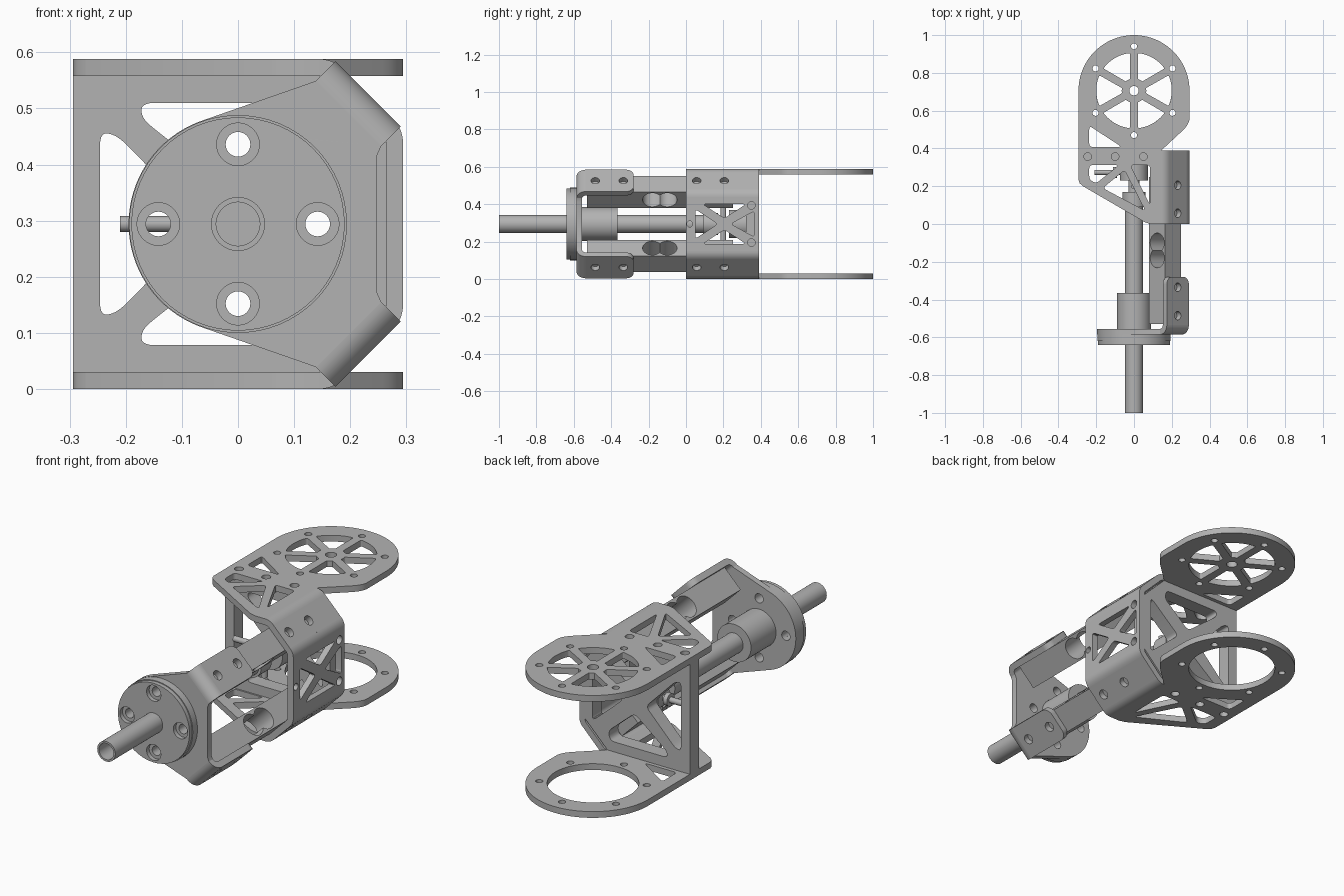
import bpy, bmesh, math
from mathutils import Matrix, Vector

cube = bpy.data.objects.get("Cube")
if cube:
    bpy.data.objects.remove(cube)

GREY = (0.45, 0.45, 0.45, 1)
grey = bpy.data.materials.new("machined grey")
grey.use_nodes = True
grey.diffuse_color = GREY
grey.node_tree.nodes["Principled BSDF"].inputs["Base Color"].default_value = GREY

H = 0.588            # overall height
MID = H / 2          # shaft axis height
T = 0.03             # sheet thickness
X, Y, Z = Vector((1, 0, 0)), Vector((0, 1, 0)), Vector((0, 0, 1))
OUT = (X + Z).normalized()     # outward normal of the upper slanted faces
DOWN = (X - Z).normalized()    # across the upper slanted faces
made = []


def arc(cx, cy, r, a0, a1, n=24):
    return [(cx + r * math.cos(math.radians(a0 + (a1 - a0) * i / n)),
             cy + r * math.sin(math.radians(a0 + (a1 - a0) * i / n))) for i in range(n + 1)]


def circle(cx, cy, r, n=32):
    return arc(cx, cy, r, 0, 360, n)[:-1]


def fillet(pts, r):
    """Round every corner of a polygon."""
    out = []
    for i, p in enumerate(pts):
        v = Vector(p)
        a, b = Vector(pts[i - 1]) - v, Vector(pts[(i + 1) % len(pts)]) - v
        a = v + a.normalized() * min(r, a.length * 0.45)
        b = v + b.normalized() * min(r, b.length * 0.45)
        for k in range(6):
            t = k / 5
            out.append(tuple(a * (1 - t) ** 2 + v * 2 * t * (1 - t) + b * t * t))
    return out


def sheet(name, outer, holes, thick, origin, u, v, mirror=False):
    """Extrude an outline with holes; the outline lies in the plane u, v."""
    curve = bpy.data.curves.new(name, "CURVE")
    curve.dimensions, curve.fill_mode, curve.extrude = "2D", "BOTH", thick / 2
    for loop in [outer] + holes:
        s = curve.splines.new("POLY")
        s.points.add(len(loop) - 1)
        for pt, (a, b) in zip(s.points, loop):
            pt.co = (a, b, 0, 1)
        s.use_cyclic_u = True
    tmp = bpy.data.objects.new(name, curve)
    bpy.context.collection.objects.link(tmp)
    base = bpy.data.meshes.new_from_object(tmp.evaluated_get(bpy.context.evaluated_depsgraph_get()))
    bpy.data.objects.remove(tmp)
    place = Matrix((u, v, u.cross(v))).transposed().to_4x4()
    place.translation = origin
    flip = Matrix.Translation((0, 0, H)) @ Matrix.Diagonal((1, 1, -1, 1))
    for m, tag in [(place, "")] + ([(flip @ place, "_lower")] if mirror else []):
        mesh = base.copy()
        mesh.transform(m)
        bm = bmesh.new()
        bm.from_mesh(mesh)
        bmesh.ops.remove_doubles(bm, verts=bm.verts, dist=0.0002)
        bmesh.ops.recalc_face_normals(bm, faces=bm.faces)
        bm.to_mesh(mesh)
        bm.free()
        mesh.materials.clear()
        mesh.materials.append(grey)
        ob = bpy.data.objects.new(name + tag, mesh)
        bpy.context.collection.objects.link(ob)
        made.append(ob)


def turned(name, r, y0, y1, holes=()):
    """A round part on the shaft axis."""
    sheet(name, circle(0, 0, r, 64), list(holes), y1 - y0, Vector((0, (y0 + y1) / 2, MID)), X, Z)


# Top and bottom arms with their round ends
CY, R = 0.706, 0.294
arm = ([(0.145, 0), (0.145, 0.39)] + fillet([(0.15, 0.39), (R, 0.53), (R, 0.6)], 0.05)[6:12]
       + arc(0, CY, R, 0, 180, 48) + [(-R, 0.235), (-0.287, 0.215), (-0.27, 0.2), (0.06, 0.008), (0.09, 0)])
truss = [fillet(p, 0.02) for p in (
    [(-0.237, 0.52), (-0.237, 0.408), (-0.065, 0.408)],
    [(-0.237, 0.312), (-0.237, 0.235), (-0.2, 0.215), (-0.08, 0.312)],
    [(-0.165, 0.19), (-0.05, 0.285), (0.06, 0.07)],
    [(-0.02, 0.312), (0.085, 0.312), (0.085, 0.1)])]
screws = [circle(x, 0.357, 0.02) for x in (-0.245, -0.1, 0.05)]
rim = [circle(0.235 * math.cos(a), CY + 0.235 * math.sin(a), 0.016)
       for a in (math.radians(30 + 60 * k) for k in range(6))]
spokes = []
for k in range(6):
    hub = arc(0, CY, 0.065, 60 * k + 12, 60 * k - 12, 6)
    spokes.append(fillet(arc(0, CY, 0.2, 60 * k - 24, 60 * k + 24, 10) + hub, 0.008))
sheet("top_arm", arm, truss + screws + rim + spokes + [circle(0, CY, 0.025)], T,
      Vector((0, 0, H - T / 2)), X, Y)
sheet("bottom_arm", arm, truss + screws + rim + [circle(0, CY, 0.2, 64)], T,
      Vector((0, 0, T / 2)), X, Y)

# Bent corners and slanted faces of the bracket
bend = 0.06
for name, cx, cz, a0 in (("upper_bend", 0.145, H - bend, 45), ("side_bend", R - bend, 0.439, 0)):
    sector = arc(0, 0, bend, a0, a0 + 45, 8) + arc(0, 0, bend - T, a0 + 45, a0, 8)
    sheet(name, sector, [], 0.39, Vector((cx, 0.195, cz)), X, Z, True)
slant = Vector((0.232, 0, 0.526))          # middle of the upper slanted outer face
sheet("slanted_face", [(-0.063, 0), (0.063, 0), (0.063, 0.39), (-0.063, 0.39)],
      [circle(0, y, 0.023) for y in (0.057, 0.205)], T, slant - OUT * T / 2, DOWN, Y, True)

# Side wall with crossed bracing
side = [fillet(p, 0.018) for p in (
    [(0.09, 0.4), (0.32, 0.4), (0.205, 0.325)], [(0.09, 0.188), (0.32, 0.188), (0.205, 0.263)],
    [(0.05, 0.215), (0.05, 0.373), (0.17, 0.294)], [(0.365, 0.225), (0.365, 0.363), (0.24, 0.294)])]
side += [circle(0.35, z, 0.02) for z in (0.195, 0.393)] + [circle(0.02, MID, 0.016)]
sheet("side_wall", [(0, 0.149), (0.39, 0.149), (0.39, 0.439), (0, 0.439)], side, T,
      Vector((R - T / 2, 0, 0)), Y, Z)

# Thick cross wall between the arms
cuts = [fillet(p, 0.025) for p in (
    [(-0.246, 0.13), (-0.246, 0.458), (-0.215, 0.452), (-0.06, MID), (-0.215, 0.136)],
    [(0.225, 0.15), (0.225, 0.438), (0.06, MID)],
    [(-0.172, 0.51), (-0.172, 0.482), (0, 0.345), (0.14, 0.465), (0.13, 0.51)],
    [(-0.172, 0.078), (-0.172, 0.106), (0, 0.243), (0.14, 0.123), (0.13, 0.078)])]
sheet("cross_wall", [(-R, T), (0.145, T), (0.264, 0.149), (0.264, 0.439), (0.145, H - T), (-R, H - T)],
      cuts, 0.07, Vector((0, 0.355, 0)), X, Z)

# Square struts set on edge, with a double bore through each
bore = arc(0, -0.1, 0.052, -50, 230, 28) + arc(0, -0.18, 0.052, 130, 410, 28)
sheet("strut", [(-0.06, -0.53), (0.06, -0.53), (0.06, 0.25), (-0.06, 0.25)], [bore], 0.12,
      Vector((0.165, 0, 0.465)), OUT, Y, True)

# Front plate with folded tabs over the struts
bolts = [(0.142, 0), (0, 0.142), (-0.142, 0), (0, -0.142)]
fold = 0.05
edge = [(0.139, 0.255), (0.255, 0.139), (0.247, 0.12)]
plate = arc(0, 0, 0.195, 251, 109, 40) + edge + [(x, -z) for x, z in reversed(edge)]
sheet("front_plate", plate, [circle(x, z, 0.022) for x, z in bolts], T,
      Vector((0, -0.57, MID)), X, Z)
sheet("tab_fold", arc(0, 0, fold, 0, 90, 10) + arc(0, 0, fold - T, 90, 0, 10), [], 0.165,
      Vector((0, -0.535, 0)) + slant - OUT * fold, OUT, -Y, True)
w = 0.0825
tab = ([(-w, -0.535), (w, -0.535)] + arc(w - 0.04, -0.32, 0.04, 0, 90, 8)
       + arc(0.04 - w, -0.32, 0.04, 90, 180, 8))
sheet("folded_tab", tab, [circle(0, y, 0.023) for y in (-0.335, -0.485)], T,
      slant - OUT * T / 2, DOWN, Y, True)

# Flange disc with counterbored bolt holes
turned("flange_face", 0.19, -0.64, -0.62, [circle(x, z, 0.038) for x, z in bolts])
turned("flange_back", 0.194, -0.62, -0.585, [circle(x, z, 0.022) for x, z in bolts])

# Hollow shaft, collar and coupling
turned("hollow_shaft", 0.048, -1, 0.13, [circle(0, 0, 0.039)])
turned("collar", 0.09, -0.555, -0.365, [circle(0, 0, 0.047)])
turned("joint_yoke", 0.06, 0.09, 0.17)
turned("joint_neck", 0.03, 0.17, 0.23)
turned("coupling_hub", 0.075, 0.23, 0.32)
sheet("joint_pin", circle(0, 0, 0.015), [], 0.2, Vector((0, 0.2, MID)), X, Y)
sheet("set_screw", circle(0, 0, 0.014), [], 0.15, Vector((-0.135, 0.273, MID)), Y, Z)
sheet("set_screw_collar", circle(0, 0, 0.03), [], 0.02, Vector((-0.1, 0.273, MID)), Y, Z)

bpy.ops.object.select_all(action="DESELECT")
for ob in made:
    ob.select_set(True)
bpy.context.view_layer.objects.active = made[0]
bpy.ops.object.shade_smooth_by_angle(angle=math.radians(30))
